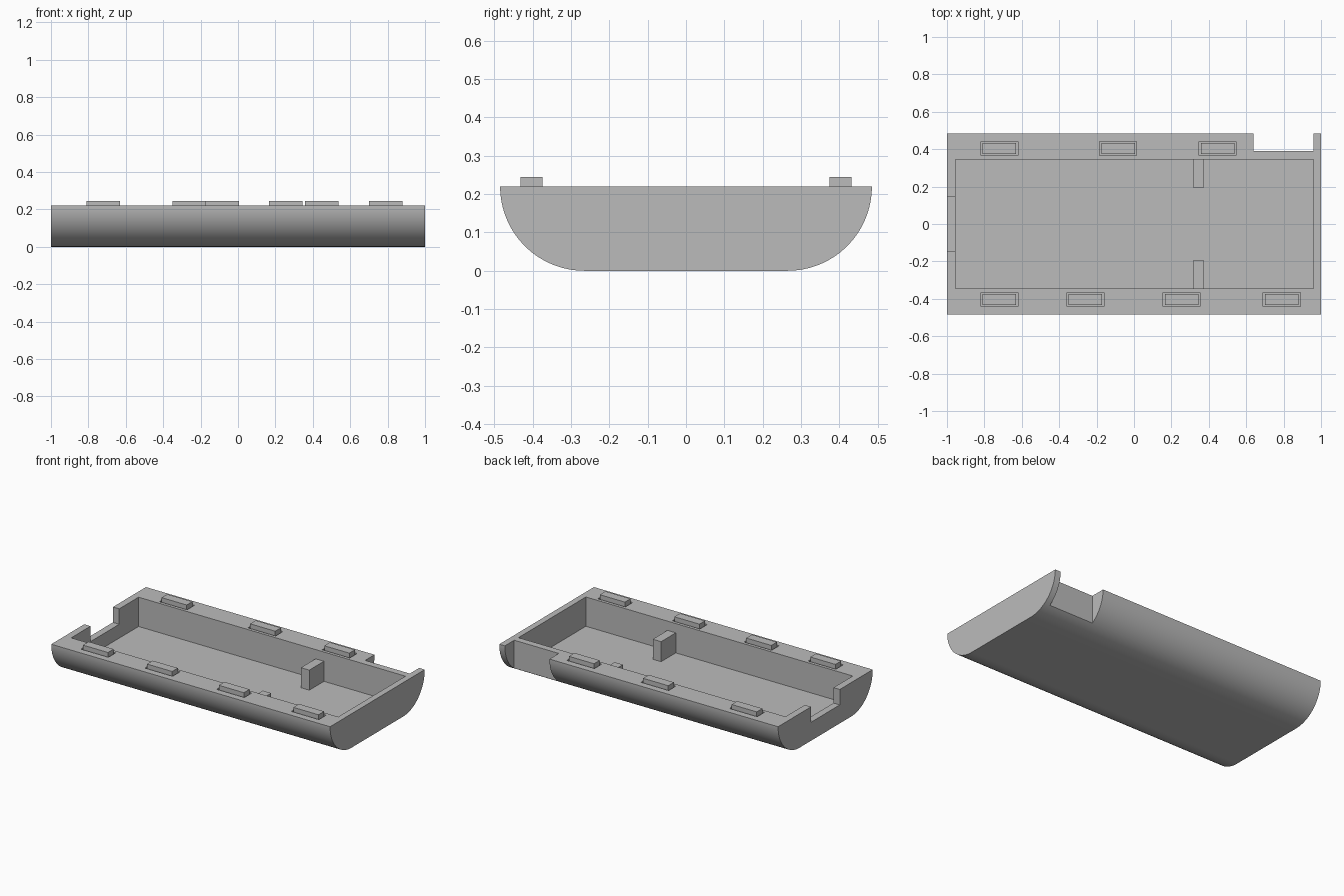
import bpy, bmesh, math

cube = bpy.data.objects.get("Cube")
if cube:
    bpy.data.objects.remove(cube, do_unlink=True)

grey = bpy.data.materials.new("plain grey")
grey.use_nodes = True
COLOUR = (0.5, 0.5, 0.5, 1)
grey.diffuse_color = COLOUR
grey.node_tree.nodes["Principled BSDF"].inputs["Base Color"].default_value = COLOUR

RIM = 0.22      # height of the rim
FLOOR = 0.03    # height of the inner floor
HALF_W = 0.485  # half the depth of the tray
WALL_Y = 0.345  # inner face of the long walls


def add_object(name, bm):
    bmesh.ops.recalc_face_normals(bm, faces=bm.faces)
    mesh = bpy.data.meshes.new(name)
    bm.to_mesh(mesh)
    bm.free()
    mesh.materials.append(grey)
    obj = bpy.data.objects.new(name, mesh)
    bpy.context.collection.objects.link(obj)
    return obj


def box(name, x, y, z):
    """Box from three (low, high) ranges."""
    bm = bmesh.new()
    bmesh.ops.create_cube(bm, size=1)
    for v in bm.verts:
        v.co = [r[0] if c < 0 else r[1] for c, r in zip(v.co, (x, y, z))]
    return add_object(name, bm)


def extrude_x(name, profile, x0, x1):
    """Extrude a (y, z) outline along x."""
    bm = bmesh.new()
    face = bm.faces.new([bm.verts.new((x0, y, z)) for y, z in profile])
    geom = bmesh.ops.extrude_face_region(bm, geom=[face])["geom"]
    for v in geom:
        if isinstance(v, bmesh.types.BMVert):
            v.co.x = x1
    return add_object(name, bm)


def activate(obj):
    bpy.ops.object.select_all(action='DESELECT')
    obj.select_set(True)
    bpy.context.view_layer.objects.active = obj


def cut(obj, cutter):
    cutter.hide_render = True
    mod = obj.modifiers.new("cut", 'BOOLEAN')
    mod.operation = 'DIFFERENCE'
    mod.solver = 'EXACT'
    mod.object = cutter
    activate(obj)
    bpy.ops.object.modifier_apply(modifier=mod.name)
    bpy.data.objects.remove(cutter, do_unlink=True)


# Tray body: flat bottom with quarter-round long sides
STEPS = 32
side = [(HALF_W - RIM + RIM * math.cos(a), RIM - RIM * math.sin(a))
        for a in (math.pi / 2 * i / STEPS for i in range(STEPS + 1))]
tray = extrude_x("tray", side + [(-y, z) for y, z in reversed(side)], -1, 1)

# Main cavity, end notch and corner cutout
cut(tray, box("cavity", (-0.955, 0.96), (-WALL_Y, WALL_Y), (FLOOR, 0.5)))
cut(tray, box("end_notch", (-1.1, -0.9), (-0.147, 0.147), (0.12, 0.5)))
cut(tray, box("corner_cutout", (0.64, 0.96), (0.389, 0.6), (-0.1, 0.5)))

# Round cable opening, breaking through the rim
bm = bmesh.new()
bmesh.ops.create_cone(bm, cap_ends=True, segments=48, radius1=0.076,
                      radius2=0.076, depth=0.12)
for v in bm.verts:
    v.co = (v.co.x + 0.805, v.co.z + 0.367, v.co.y + 0.168)
cut(tray, add_object("cable_opening", bm))

# Locating tabs, each standing in a narrow groove in the rim
CLEARANCE = 0.009
rows = {-0.403: (-0.72, -0.26, 0.255, 0.79), 0.403: (-0.72, -0.085, 0.447)}
for y, xs in rows.items():
    for x in xs:
        hx, hy = 0.09, 0.029
        gx, gy = hx + CLEARANCE, hy + CLEARANCE
        cut(tray, box("groove", (x - gx, x + gx), (y - gy, y + gy),
                      (RIM - 0.02, 0.3)))
        box("locating_tab", (x - hx, x + hx), (y - hy, y + hy),
            (RIM - 0.025, 0.245))

# Pair of inner support posts against the long walls
for s in (-1, 1):
    box("support_post", (0.315, 0.375),
        sorted((s * 0.195, s * (WALL_Y + 0.005))), (FLOOR - 0.005, 0.16))

# Smooth the rounded sides, keep the corners sharp
activate(tray)
bpy.ops.object.shade_smooth_by_angle(angle=math.radians(30))
